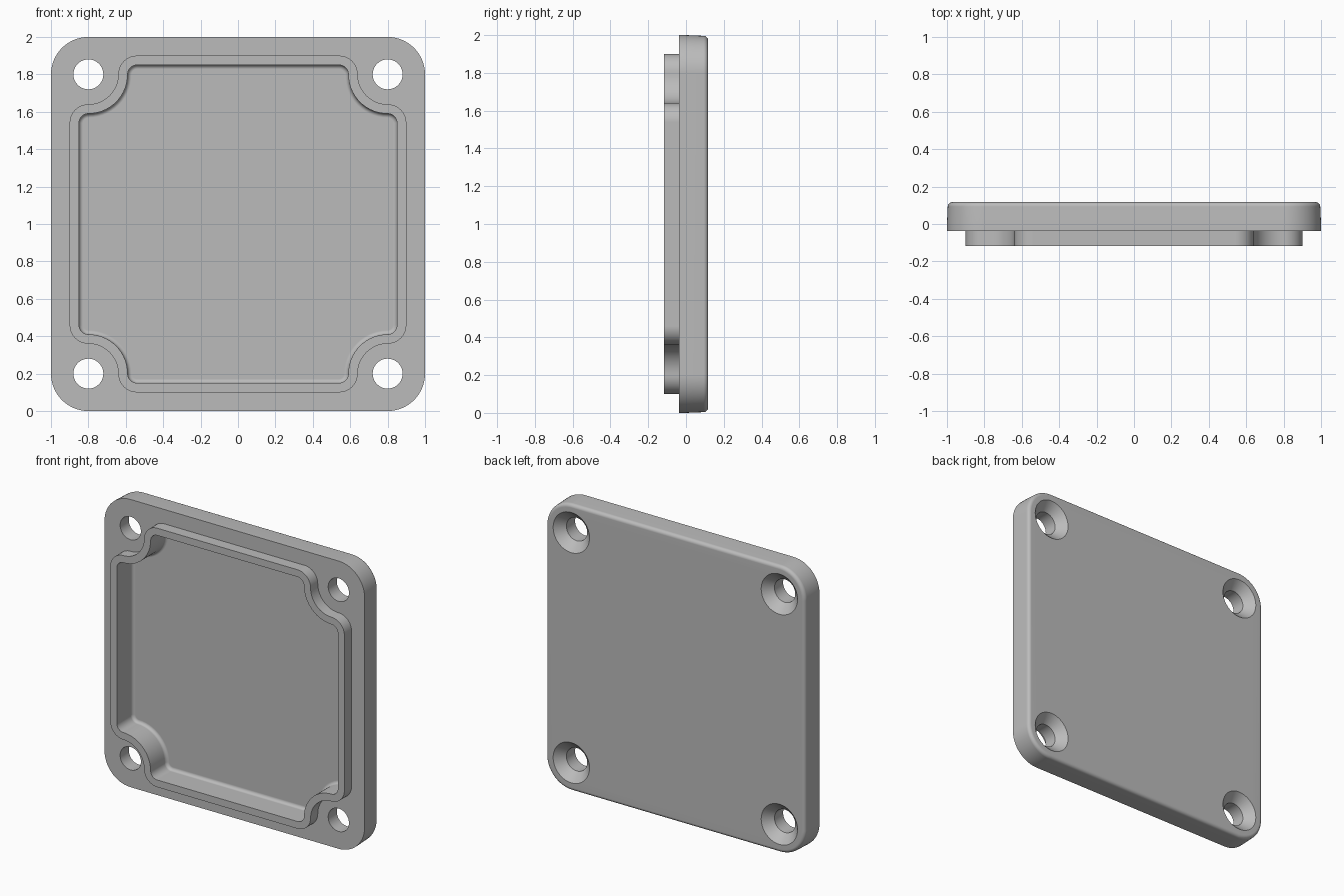
import bpy, bmesh
from math import sin, cos, pi, radians

if "Cube" in bpy.data.objects:
    bpy.data.objects.remove(bpy.data.objects["Cube"])

FRONT, FLANGE, BACK, FLOOR = -0.117, -0.038, 0.117, 0.058
WALL, POST = 0.05, 0.8
HOLE_R, SINK_R = 0.08, 0.14
SEG = 14

grey = bpy.data.materials.new("light grey")
grey.use_nodes = True
grey.diffuse_color = (0.5, 0.5, 0.5, 1)
grey.node_tree.nodes["Principled BSDF"].inputs["Base Color"].default_value = (0.5, 0.5, 0.5, 1)

bm = bmesh.new()


def arc(cx, cz, r, start, end, n=SEG):
    angles = [radians(start + (end - start) * i / n) for i in range(n + 1)]
    return [(cx + r * cos(a), cz + r * sin(a)) for a in angles]


def four_corners(points):
    """Repeat one corner's points by quarter turns to close the outline."""
    outline = []
    for _ in range(4):
        outline += points
        points = [(-z, x) for x, z in points]
    return outline


def plate_outline(inset):
    return four_corners(arc(POST, POST, 0.2 - inset, 0, 90))


def lip_outline(inset):
    near, r = 0.54, 0.1 - inset
    return four_corners(arc(POST, near, r, 0, 90)
                        + arc(POST, POST, 0.16 + inset, 270, 180)[1:-1]
                        + arc(near, POST, r, 0, 90))


def ring(outline, y):
    return [bm.verts.new((x, y, z + 1)) for x, z in outline]


def loft(rings):
    for a, b in zip(rings, rings[1:]):
        for i in range(len(a)):
            j = (i + 1) % len(a)
            bm.faces.new((a[i], a[j], b[j], b[i]))


def fill(rings):
    """Flat face bounded by the first ring, with the others as holes."""
    edges = [bm.edges.get((r[i - 1], r[i])) for r in rings for i in range(len(r))]
    bmesh.ops.triangle_fill(bm, use_beauty=True, use_dissolve=False,
                            edges=edges, normal=(0, 1, 0))


def fillet(outline, inset, y, r, steps=5):
    """Quarter-round from a side wall at depth y - r to a flat at depth y."""
    turns = [pi / 2 * i / steps for i in range(steps + 1)]
    return [ring(outline(inset + r * (1 - cos(t))), y - r + r * sin(t)) for t in turns]


# Plate rim with slight draft and a rounded back edge
rim = [ring(plate_outline(0), FLANGE), ring(plate_outline(0), 0)]
rim += fillet(plate_outline, 0.004, BACK, 0.024)
loft(rim)

# Raised lip, then pocket wall and rounded pocket floor
lip = [ring(lip_outline(0), FLANGE), ring(lip_outline(0), FRONT),
       ring(lip_outline(WALL), FRONT)]
lip += fillet(lip_outline, WALL, FLOOR, 0.022)
loft(lip)
bm.faces.new(lip[-1])

# Countersunk screw holes
holes = []
for sx in (-1, 1):
    for sz in (-1, 1):
        levels = ((HOLE_R, FLANGE), (HOLE_R, BACK - SINK_R + HOLE_R), (SINK_R, BACK))
        hole = [ring(arc(sx * POST, sz * POST, r, 0, 360, 40)[:-1], y) for r, y in levels]
        loft(hole)
        holes.append(hole)

# Flat flange around the lip and flat back
fill([rim[0], lip[0]] + [h[0] for h in holes])
fill([rim[-1]] + [h[-1] for h in holes])
bmesh.ops.recalc_face_normals(bm, faces=bm.faces[:])

mesh = bpy.data.meshes.new("cover_plate")
bm.to_mesh(mesh)
bm.free()
mesh.materials.append(grey)
cover = bpy.data.objects.new("cover_plate", mesh)
bpy.context.collection.objects.link(cover)

# Smooth rounds, crisp edges
bpy.ops.object.select_all(action='DESELECT')
cover.select_set(True)
bpy.context.view_layer.objects.active = cover
bpy.ops.object.shade_smooth_by_angle(angle=radians(30))
flat = cover.modifiers.new("flat_faces", 'WEIGHTED_NORMAL')
flat.keep_sharp = True
